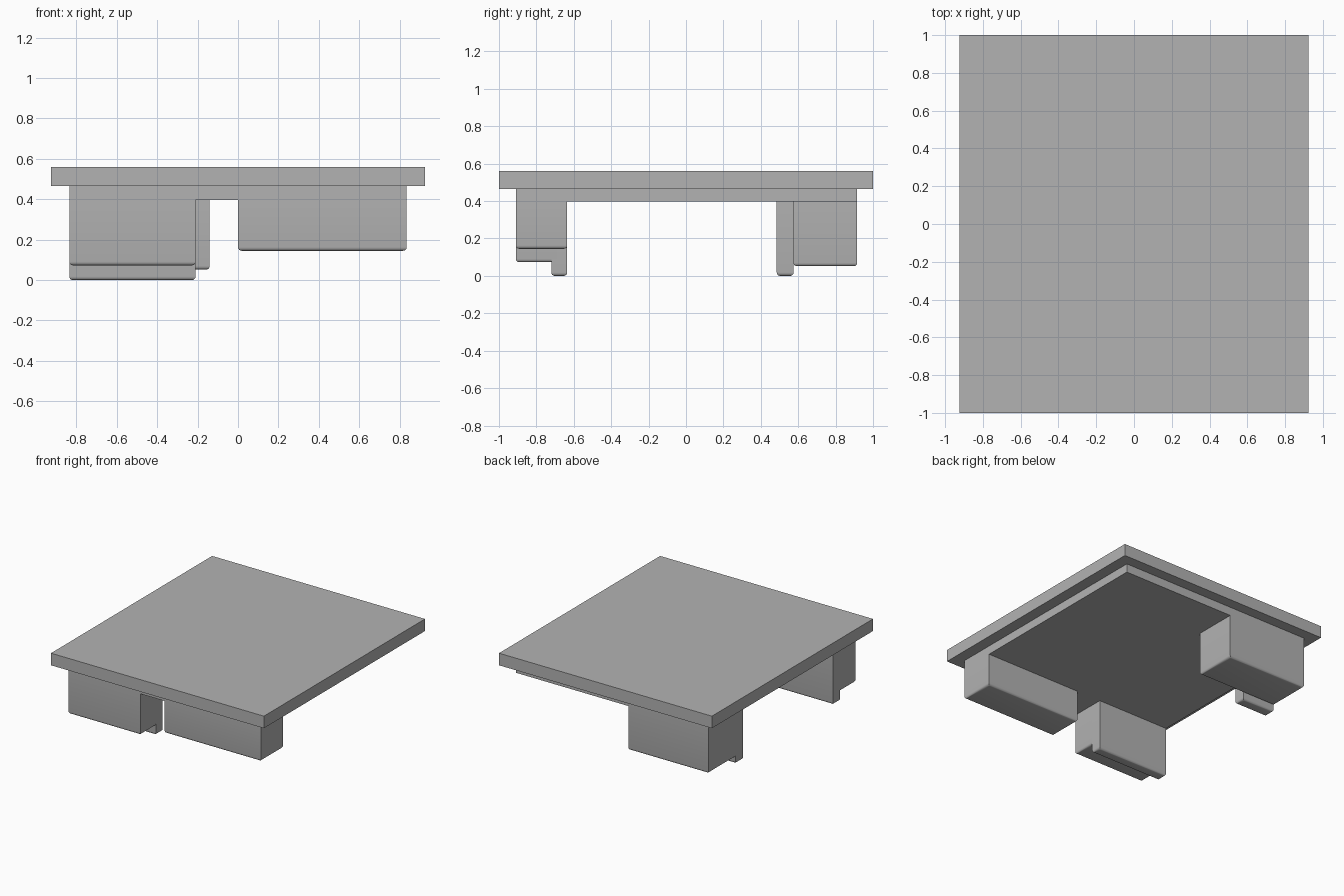
import bpy
import bmesh

cube = bpy.data.objects.get("Cube")
if cube:
    bpy.data.objects.remove(cube, do_unlink=True)

# Single grey finish
grey = bpy.data.materials.new("plain_grey")
grey.use_nodes = True
colour = (0.45, 0.45, 0.45, 1)
grey.diffuse_color = colour
grey.node_tree.nodes["Principled BSDF"].inputs["Base Color"].default_value = colour


def box(name, x, y, z, rounding=0.0):
    """Box from (min, max) ranges, with optionally rounded bottom edges."""
    bm = bmesh.new()
    bmesh.ops.create_cube(bm, size=1)
    for v in bm.verts:
        v.co = [r[0] if c < 0 else r[1] for c, r in zip(v.co, (x, y, z))]
    if rounding:
        bottom = [e for e in bm.edges if all(v.co.z == min(w.co.z for w in bm.verts) for v in e.verts)]
        bmesh.ops.bevel(bm, geom=bottom, offset=rounding, segments=4,
                        profile=0.5, affect='EDGES', clamp_overlap=True)
    mesh = bpy.data.meshes.new(name)
    bm.to_mesh(mesh)
    bm.free()
    mesh.materials.append(grey)
    obj = bpy.data.objects.new(name, mesh)
    bpy.context.collection.objects.link(obj)
    if rounding:
        bpy.ops.object.select_all(action='DESELECT')
        obj.select_set(True)
        bpy.context.view_layer.objects.active = obj
        bpy.ops.object.shade_smooth_by_angle()
    return obj


TOP, RIM, UNDER = 0.56, 0.465, 0.397
EDGE, FRONT, BACK = 0.835, -0.91, 0.915
ROUND = 0.018

# Stepped platform
box("top_slab", (-0.925, 0.925), (-1, 1), (RIM, TOP))
box("under_slab", (-EDGE, EDGE), (FRONT, BACK), (UNDER, RIM))

# Front supports
box("front_left_block", (0, EDGE), (FRONT, -0.635), (0.145, UNDER), ROUND)
box("front_right_block", (-EDGE, -0.21), (FRONT, -0.69), (0.073, UNDER), ROUND)
box("front_right_foot", (-EDGE, -0.21), (-0.72, -0.635), (0, UNDER), ROUND)

# Back support with its narrow inner foot
box("back_right_block", (-EDGE, -0.14), (0.575, BACK), (0.052, UNDER), ROUND)
box("back_right_foot", (-EDGE, -0.55), (0.485, 0.575), (0, UNDER), ROUND)
